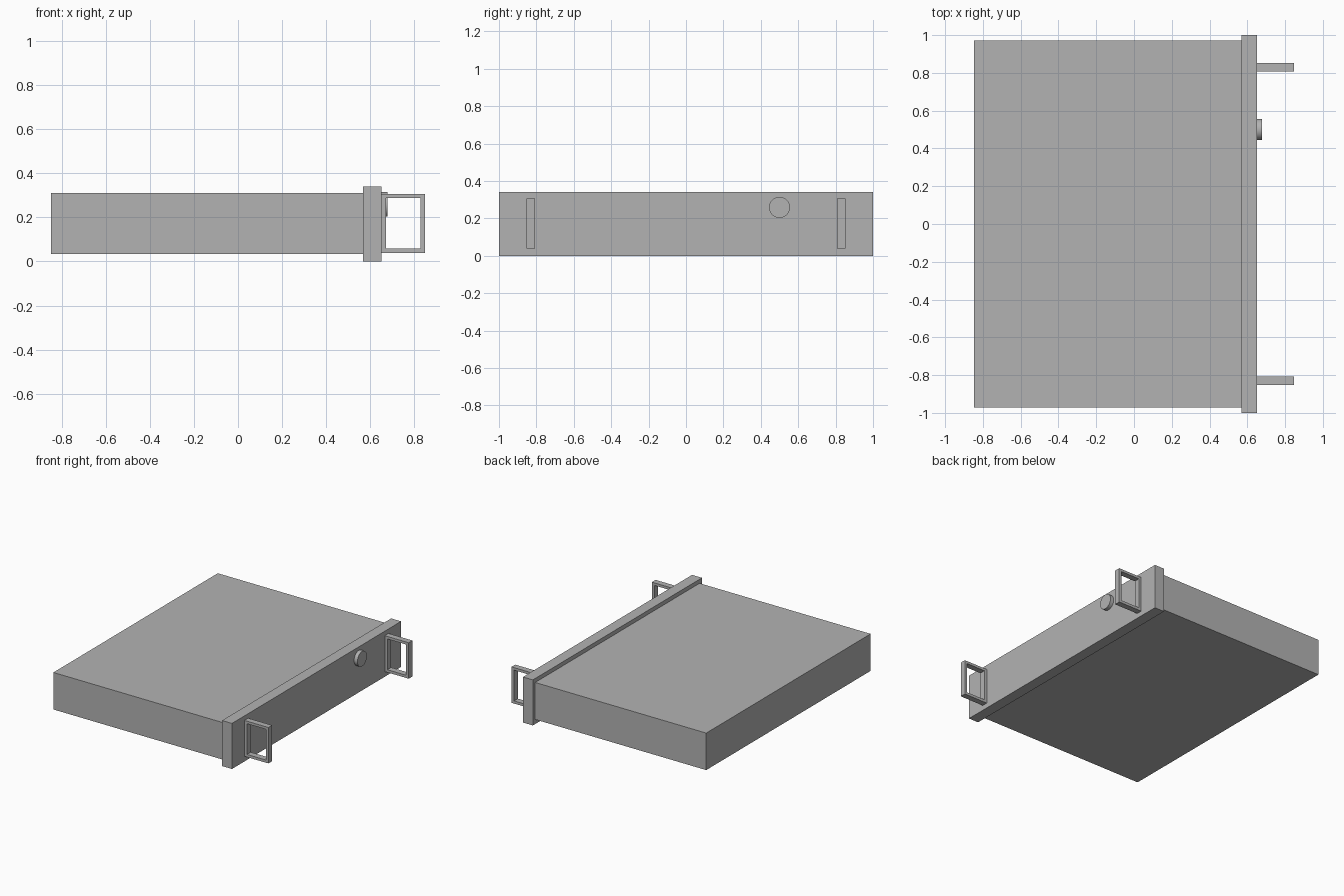
import bpy, bmesh, math
from mathutils import Matrix

cube = bpy.data.objects.get("Cube")
if cube:
    bpy.data.objects.remove(cube, do_unlink=True)

grey = bpy.data.materials.new("plain_grey")
grey.use_nodes = True
grey.diffuse_color = (0.45, 0.45, 0.45, 1)
grey.node_tree.nodes["Principled BSDF"].inputs["Base Color"].default_value = grey.diffuse_color


def finish(name, bm):
    bmesh.ops.recalc_face_normals(bm, faces=bm.faces)
    mesh = bpy.data.meshes.new(name)
    bm.to_mesh(mesh)
    bm.free()
    mesh.materials.append(grey)
    obj = bpy.data.objects.new(name, mesh)
    bpy.context.collection.objects.link(obj)
    return obj


def box(name, x, y, z):
    bm = bmesh.new()
    size = [b - a for a, b in (x, y, z)]
    mid = [(a + b) / 2 for a, b in (x, y, z)]
    bmesh.ops.create_cube(bm, size=1, matrix=Matrix.Translation(mid) @ Matrix.Diagonal((*size, 1)))
    return finish(name, bm)


def handle(name, y, width=0.044):
    # Closed rectangular frame: ring of faces pushed out to its width
    bm = bmesh.new()

    def loop(x0, x1, z0, z1):
        corners = [(x0, z0), (x1, z0), (x1, z1), (x0, z1)]
        return [bm.verts.new((x, y - width / 2, z)) for x, z in corners]

    outer = loop(0.65, 0.848, 0.038, 0.307)
    inner = loop(0.671, 0.827, 0.058, 0.288)
    ring = []
    for i in range(4):
        j = (i + 1) % 4
        ring.append(bm.faces.new((outer[i], outer[j], inner[j], inner[i])))
    out = bmesh.ops.extrude_face_region(bm, geom=ring, use_keep_orig=True)
    moved = [v for v in out["geom"] if isinstance(v, bmesh.types.BMVert)]
    bmesh.ops.translate(bm, verts=moved, vec=(0, width, 0))
    return finish(name, bm)


# Chassis and faceplate
box("chassis", (-0.848, 0.568), (-0.972, 0.972), (0.034, 0.311))
box("faceplate", (0.568, 0.65), (-1, 1), (0, 0.341))

# Pull handles
for side, y in (("right", -0.83), ("left", 0.83)):
    handle(side + "_handle", y)

# Round button
bm = bmesh.new()
bmesh.ops.create_cone(bm, cap_ends=True, segments=48, radius1=0.056, radius2=0.056, depth=0.028,
                      matrix=Matrix.Translation((0.664, 0.5, 0.259)) @ Matrix.Rotation(math.pi / 2, 4, "Y"))
button = finish("button", bm)
bpy.ops.object.select_all(action="DESELECT")
button.select_set(True)
bpy.context.view_layer.objects.active = button
bpy.ops.object.shade_smooth_by_angle(angle=math.radians(30))
